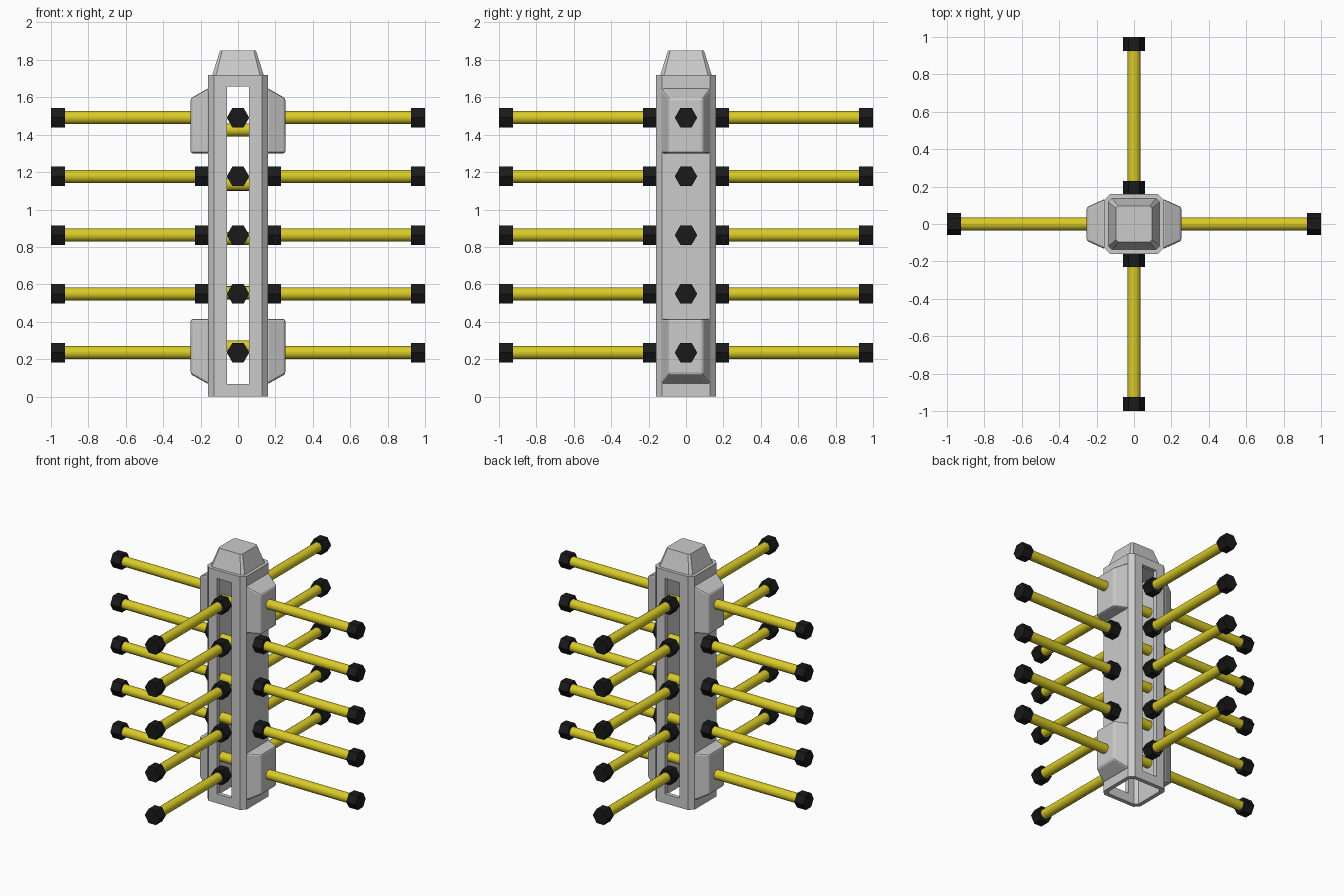
import bpy, bmesh, math
from mathutils import Matrix, Vector

if "Cube" in bpy.data.objects:
    bpy.data.objects.remove(bpy.data.objects["Cube"])

def material(name, rgb):
    m = bpy.data.materials.new(name)
    m.diffuse_color = (*rgb, 1)
    m.use_nodes = True
    m.node_tree.nodes["Principled BSDF"].inputs["Base Color"].default_value = m.diffuse_color
    return m

yellow = material("rod_yellow", (0.70, 0.60, 0.02))
black = material("fitting_black", (0.01, 0.01, 0.01))

def finish(name, bm, mat=None, smooth=False):
    bmesh.ops.recalc_face_normals(bm, faces=bm.faces)
    me = bpy.data.meshes.new(name)
    bm.to_mesh(me)
    bm.free()
    ob = bpy.data.objects.new(name, me)
    bpy.context.collection.objects.link(ob)
    if mat:
        me.materials.append(mat)
    if smooth:
        bpy.context.view_layer.objects.active = ob
        ob.select_set(True)
        bpy.ops.object.shade_smooth_by_angle(angle=math.radians(35))
        ob.select_set(False)
    return ob

def loft(name, rings):
    bm = bmesh.new()
    loops = [[bm.verts.new(p) for p in r] for r in rings]
    for a, b in zip(loops, loops[1:]):
        for i in range(len(a)):
            j = (i + 1) % len(a)
            bm.faces.new((a[i], a[j], b[j], b[i]))
    bm.faces.new(loops[0])
    bm.faces.new(loops[-1])
    return finish(name, bm)

def octagon(h, c, z):
    """Square ring of half width h with corners cut by c."""
    k = h - c
    return [(h, -k, z), (h, k, z), (k, h, z), (-k, h, z),
            (-h, k, z), (-h, -k, z), (-k, -h, z), (k, -h, z)]

def box_ring(hx, hy, z):
    return [(hx, -hy, z), (hx, hy, z), (-hx, hy, z), (-hx, -hy, z)]

def bar(name, angle, start, end, r, sides, z, mat):
    """Horizontal bar pointing along angle, between two radii."""
    bm = bmesh.new()
    bmesh.ops.create_cone(bm, cap_ends=True, segments=sides, radius1=r,
                          radius2=r, depth=end - start)
    # lay along +x with a corner pointing sideways, then turn
    spin = Matrix.Rotation(math.pi / 2, 4, 'Z') if sides == 6 and abs(bm.verts[:][0].co.x) > 1e9 else Matrix()
    phase = math.atan2(bm.verts[:][0].co.y, bm.verts[:][0].co.x)
    spin = Matrix.Rotation(math.pi / 2 - phase, 4, 'Z')
    m = (Matrix.Translation((0, 0, z)) @ Matrix.Rotation(angle, 4, 'Z')
         @ Matrix.Translation(((start + end) / 2, 0, 0))
         @ Matrix.Rotation(math.pi / 2, 4, 'Y') @ spin)
    bm.transform(m)
    return finish(name, bm, mat, smooth=sides > 6)

# Hollow column, open below, slotted front to back
column = loft("column", [octagon(0.16, 0.033, 0), octagon(0.16, 0.033, 1.72)])
cavity = loft("cavity_cutter", [octagon(0.13, 0.022, -0.1), octagon(0.13, 0.022, 1.69)])
slot = loft("slot_cutter", [box_ring(0.06, 0.4, 0.068), box_ring(0.06, 0.4, 1.658)])
for cutter in (cavity, slot):
    mod = column.modifiers.new(cutter.name, 'BOOLEAN')
    mod.operation = 'DIFFERENCE'
    mod.solver = 'EXACT'
    mod.object = cutter
    cutter.hide_render = True
    cutter.hide_set(True)

# Tapered cap
loft("top_cap", [octagon(0.137, 0.02, 1.72), octagon(0.096, 0.012, 1.85)])

# Side pods: tapered blocks, mirrored left/right and top/bottom
MID = 0.8575
for side in (-1, 1):
    for up in (-1, 1):
        rings = []
        for x, hy, top in ((0.15, 0.13, 1.65), (0.165, 0.13, 1.645), (0.253, 0.09, 1.595)):
            zs = (MID + up * (1.30 - MID), MID + up * (top - MID))
            rings.append([(side * x, -hy, zs[0]), (side * x, hy, zs[0]),
                          (side * x, hy, zs[1]), (side * x, -hy, zs[1])])
        pod = loft("side_pod", rings)
        bev = pod.modifiers.new("soft_edges", 'BEVEL')
        bev.width = 0.012
        bev.segments = 2

# Five levels of four rods with hexagonal collars and end caps
for level in range(5):
    z = 0.235 + 0.314 * level
    for quarter in range(4):
        a = quarter * math.pi / 2
        bar("rod", a, 0.16 if quarter % 2 else 0.145, 0.93, 0.035, 16, z, yellow)
        bar("collar", a, 0.157, 0.231, 0.06, 6, z, black)
        bar("end_cap", a, 0.926, 1.0, 0.06, 6, z, black)
    # Short cross rods inside the column
    bar("inner_rod", 0, -0.14, 0.14, 0.035, 16, 0.265 + 0.29 * level, yellow)
